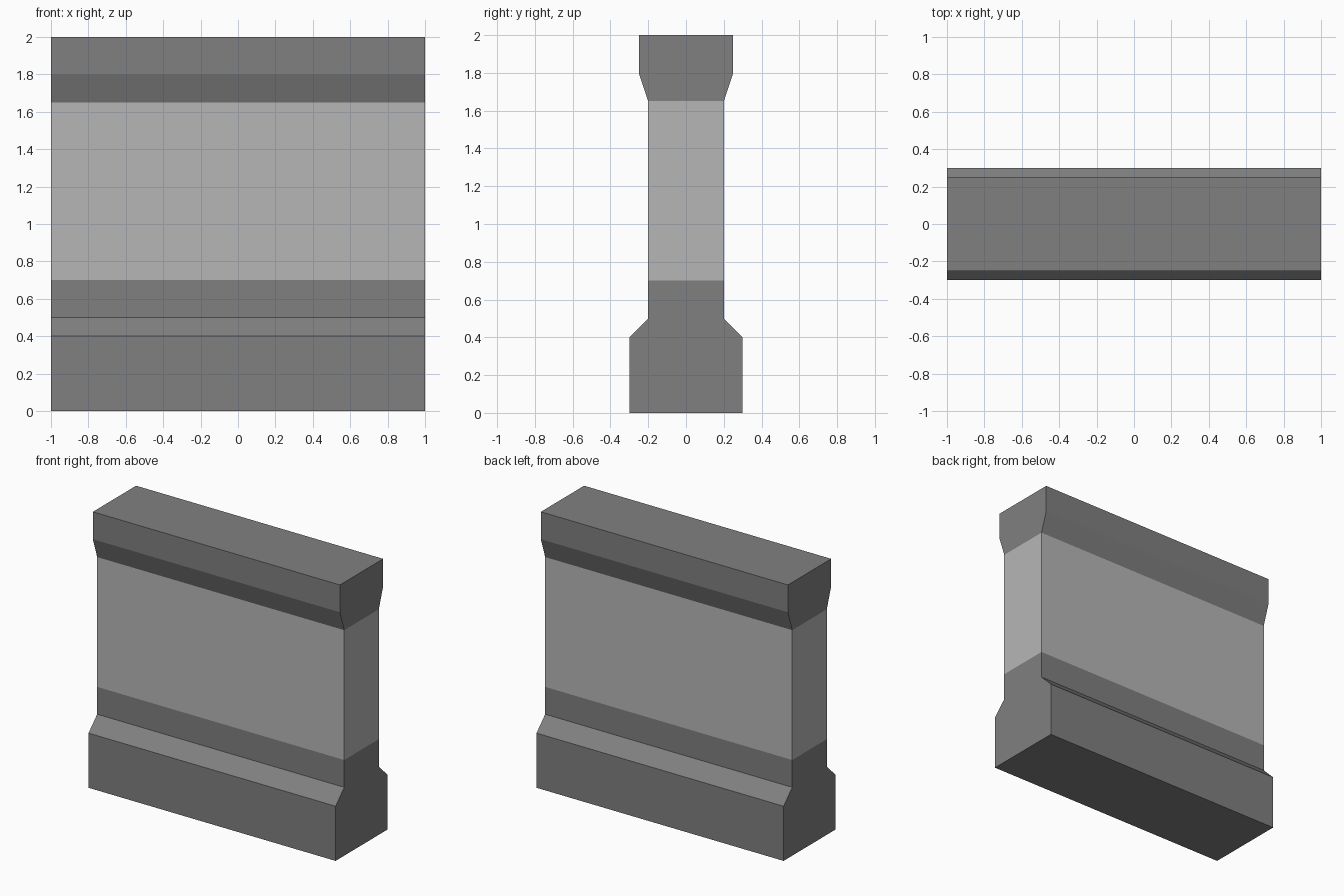
import bpy
import bmesh

cube = bpy.data.objects.get("Cube")
if cube:
    bpy.data.objects.remove(cube, do_unlink=True)


def make_material(name, value):
    mat = bpy.data.materials.new(name)
    mat.use_nodes = True
    colour = (value, value, value, 1.0)
    mat.diffuse_color = colour
    mat.node_tree.nodes["Principled BSDF"].inputs["Base Color"].default_value = colour
    return mat


dark_grey = make_material("dark grey stone", 0.216)
light_grey = make_material("light grey plaster", 0.47)

# Half profile of the wall section: (half depth, height), from floor to top
profile = [(0.3, 0), (0.3, 0.4), (0.2, 0.5), (0.2, 0.7),
           (0.2, 1.65), (0.25, 1.8), (0.25, 2)]
PANEL_BOTTOM, PANEL_TOP = 0.7, 1.65

# One cross ring per profile height, bridged upwards and capped at both ends
bm = bmesh.new()
rings = [[bm.verts.new((x, y, z)) for x, y in ((-1, -d), (1, -d), (1, d), (-1, d))]
         for d, z in profile]
for low, high in zip(rings, rings[1:]):
    for i in range(4):
        j = (i + 1) % 4
        bm.faces.new((low[i], low[j], high[j], high[i]))
bm.faces.new(rings[0][::-1])
bm.faces.new(rings[-1])
bmesh.ops.recalc_face_normals(bm, faces=bm.faces)

# Light panel between the plinth and the coping
for face in bm.faces:
    face.material_index = int(PANEL_BOTTOM < face.calc_center_median().z < PANEL_TOP)

mesh = bpy.data.meshes.new("wall_section")
bm.to_mesh(mesh)
bm.free()
mesh.materials.append(dark_grey)
mesh.materials.append(light_grey)
wall = bpy.data.objects.new("wall_section", mesh)
bpy.context.collection.objects.link(wall)
